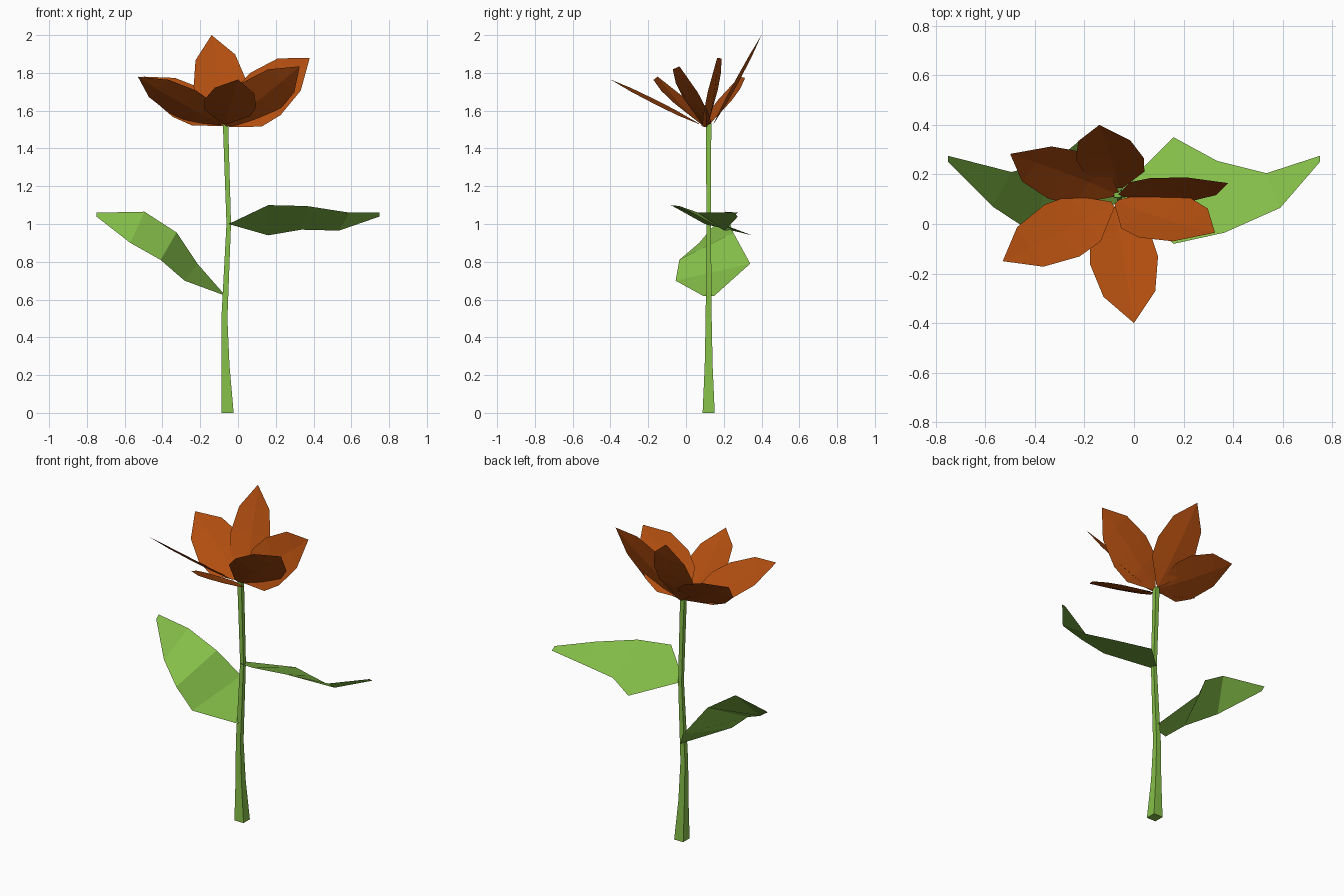
import bpy
from mathutils import Vector as V

if "Cube" in bpy.data.objects:
    bpy.data.objects.remove(bpy.data.objects["Cube"])


def material(name, rgb):
    m = bpy.data.materials.new(name)
    m.diffuse_color = (*rgb, 1)
    m.use_nodes = True
    m.node_tree.nodes["Principled BSDF"].inputs["Base Color"].default_value = m.diffuse_color
    return m


GREEN = material("leaf green", (0.235, 0.52, 0.066))
ORANGE = material("petal orange", (0.44, 0.075, 0.005))


def add_mesh(name, verts, faces, mat):
    me = bpy.data.meshes.new(name)
    me.from_pydata([tuple(v) for v in verts], [], faces)
    me.materials.append(mat)
    me.update()
    ob = bpy.data.objects.new(name, me)
    bpy.context.collection.objects.link(ob)
    return ob


def strip(name, rows, mat):
    """Sheet of quads through rows of equal point count."""
    n = len(rows[0])
    faces = [(i * n + j, i * n + j + 1, (i + 1) * n + j + 1, (i + 1) * n + j)
             for i in range(len(rows) - 1) for j in range(n - 1)]
    return add_mesh(name, [p for r in rows for p in r], faces, mat)


# Stem: square section swept up a slightly bent path (z, x, half width)
path = [(0, -.055, .032), (.25, -.066, .021), (.5, -.072, .016),
        (1, -.049, .012), (1.53, -.066, .014)]
verts = [(x + a * h, .12 + b * h, z) for z, x, h in path
         for a, b in ((-1, -1), (1, -1), (1, 1), (-1, 1))]
faces = [(4 * i + j, 4 * i + (j + 1) % 4, 4 * i + 4 + (j + 1) % 4, 4 * i + 4 + j)
         for i in range(len(path) - 1) for j in range(4)]
top = 4 * len(path) - 4
faces += [(3, 2, 1, 0), (top, top + 1, top + 2, top + 3)]
add_mesh("stem", verts, faces, GREEN)

# Leaves: pairs of front and back edge points from stem to tip
strip("right_leaf", [
    ((-.05, .14, 1.0), (-.05, .10, 1.0)),
    ((.16, .35, .94), (.16, -.08, 1.10)),
    ((.335, .255, .97), (.365, -.035, 1.095)),
    ((.535, .205, .965), (.59, .065, 1.06)),
    ((.75, .275, 1.04), (.75, .25, 1.06))][::-1], GREEN)
strip("left_leaf", [
    ((-.066, .15, .62), (-.066, .09, .62)),
    ((-.215, .34, .79), (-.283, -.055, .70)),
    ((-.325, .25, .955), (-.41, -.035, .81)),
    ((-.495, .21, 1.065), (-.57, .07, .90)),
    ((-.75, .275, 1.06), (-.75, .25, 1.04))], GREEN)

# Petals: base, tip and half-width vector, all sharing one creased outline
OUTLINE = [(0, .1), (.25, .88), (.46, 1), (.75, .76)]


def petal(name, base, tip, side):
    base, tip, side = V(base), V(tip), V(side)
    axis = tip - base
    up = axis.cross(side).normalized()
    if up.z < 0:
        up, side = -up, -side
    verts = []
    for t, w in OUTLINE:
        c = base + axis * t
        verts += [c - side * w, c - up * .012 * w, c + side * w]
    verts.append(tip)
    faces = []
    for i in range(3):
        for j in (0, 1):
            a = 3 * i + j
            faces.append((a, a + 3, a + 4, a + 1))
    faces += [(9, 12, 10), (10, 12, 11)]
    ob = add_mesh(name, verts, faces, ORANGE)
    if ob.data.polygons[0].normal.z < 0:
        ob.data.flip_normals()


petal("front_petal", (-.075, .07, 1.53), (0, -.4, 1.765), (.1375, .015, -.02))
petal("front_right_petal", (-.07, .09, 1.525), (.327, -.035, 1.835), (.092, .087, -.08))
petal("front_left_petal", (-.085, .08, 1.53), (-.53, -.15, 1.78), (.07, -.105, .06))
petal("back_right_petal", (-.055, .115, 1.525), (.38, .165, 1.88), (.08, -.047, -.112))
petal("back_petal", (-.06, .145, 1.53), (-.14, .4, 2.0), (.138, .002, .02))
petal("back_left_petal", (-.07, .12, 1.525), (-.5, .283, 1.78), (.078, .093, .075))
